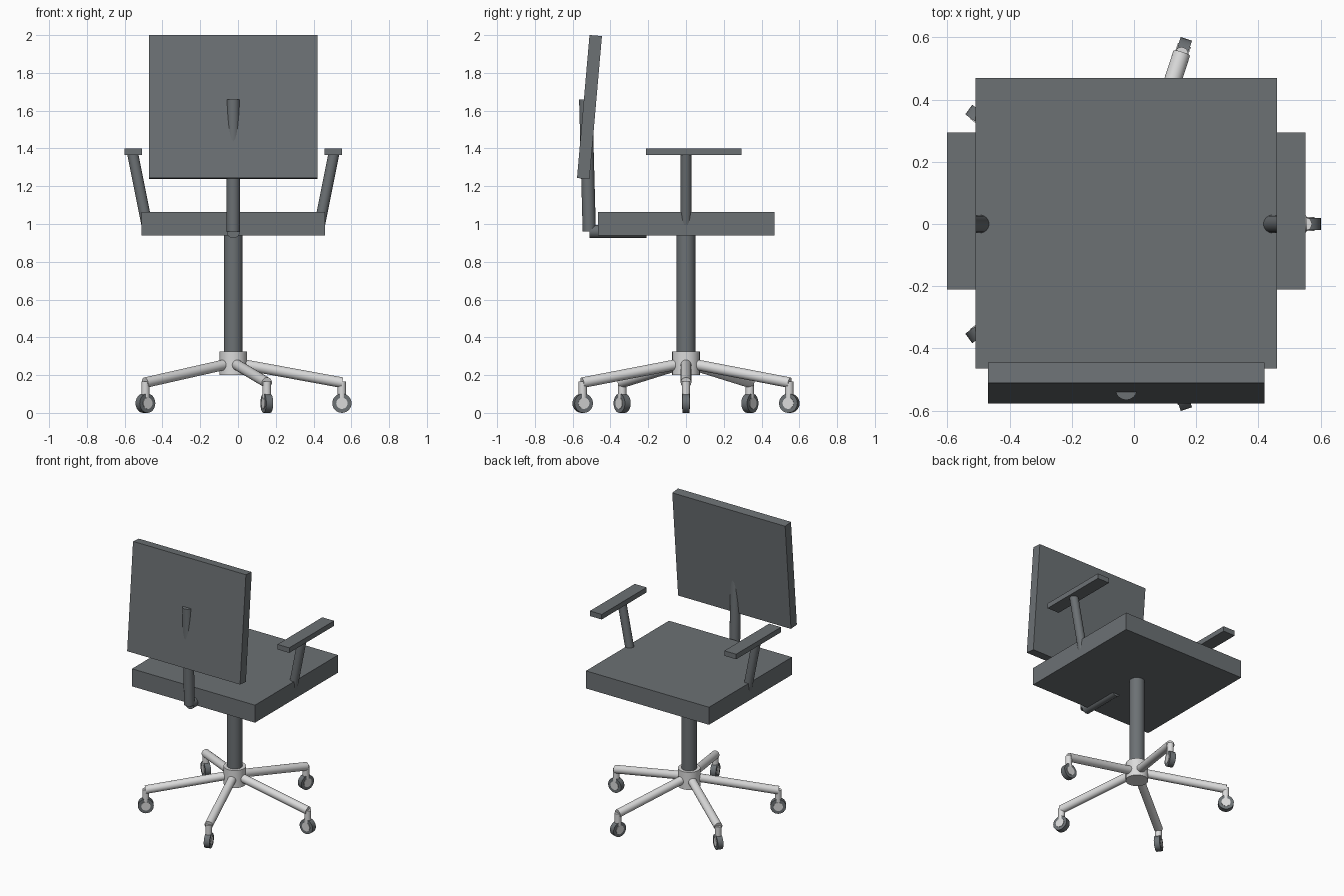
import bpy, math
from mathutils import Vector

if "Cube" in bpy.data.objects:
    bpy.data.objects.remove(bpy.data.objects["Cube"], do_unlink=True)


def material(name, colour):
    m = bpy.data.materials.new(name)
    m.use_nodes = True
    m.diffuse_color = (*colour, 1)
    m.node_tree.nodes["Principled BSDF"].inputs["Base Color"].default_value = (*colour, 1)
    return m


DARK = material("dark grey", (0.15, 0.165, 0.175))
METAL = material("light metal", (0.7, 0.7, 0.7))
AXIS = -0.025  # x of the chair's centre line


def box(name, centre, size, mat, tilt=0):
    bpy.ops.mesh.primitive_cube_add(size=1, location=centre, rotation=(tilt, 0, 0))
    ob = bpy.context.object
    ob.name = name
    ob.scale = size
    ob.data.materials.append(mat)
    return ob


def rod(name, start, end, radius, mat, sides=24):
    a, b = Vector(start), Vector(end)
    bpy.ops.mesh.primitive_cylinder_add(vertices=sides, radius=radius,
                                        depth=(b - a).length, location=(a + b) / 2)
    ob = bpy.context.object
    ob.name = name
    ob.rotation_euler = (b - a).to_track_quat('Z', 'Y').to_euler()
    ob.data.materials.append(mat)
    bpy.ops.object.shade_smooth_by_angle(angle=math.radians(35))
    return ob


# Seat and backrest
box("seat", (AXIS, 0.002, 1.002), (0.97, 0.935, 0.125), DARK)
box("backrest", (AXIS, -0.511, 1.619), (0.89, 0.066, 0.76), DARK, math.radians(-5))

# Backrest support
rod("backrest_post", (AXIS, -0.512, 0.96), (AXIS, -0.531, 1.66), 0.035, DARK)
rod("backrest_bar", (AXIS, -0.51, 0.96), (AXIS, -0.21, 0.96), 0.035, DARK)

# Armrests
for side, s in (("left", 1), ("right", -1)):
    box(side + "_armrest", (AXIS + s * 0.53, 0.042, 1.382), (0.093, 0.505, 0.036), DARK)
    rod(side + "_armrest_post", (AXIS + s * 0.458, 0, 1.0),
        (AXIS + s * 0.532, 0, 1.37), 0.029, DARK)

# Column and hub
rod("column", (AXIS, 0, 0.3), (AXIS, 0, 0.95), 0.05, DARK)
rod("hub", (AXIS, 0, 0.2), (AXIS, 0, 0.325), 0.073, METAL)

# Five legs with casters
for i in range(5):
    angle = math.radians(72 * i)
    out = Vector((math.cos(angle), math.sin(angle), 0))
    across = Vector((-out.y, out.x, 0))

    def at(r, z):
        return Vector((AXIS, 0, z)) + out * r

    n = f"_{i + 1}"
    rod("leg" + n, at(0.02, 0.262), at(0.577, 0.16), 0.028, METAL)
    rod("caster_stem" + n, at(0.575, 0.07), at(0.575, 0.165), 0.022, METAL)
    wheel = at(0.575, 0.051)
    rod("wheel" + n, wheel - across * 0.019, wheel + across * 0.019, 0.051, DARK)
    rod("wheel_cap" + n, wheel - across * 0.022, wheel + across * 0.022, 0.03, METAL)
